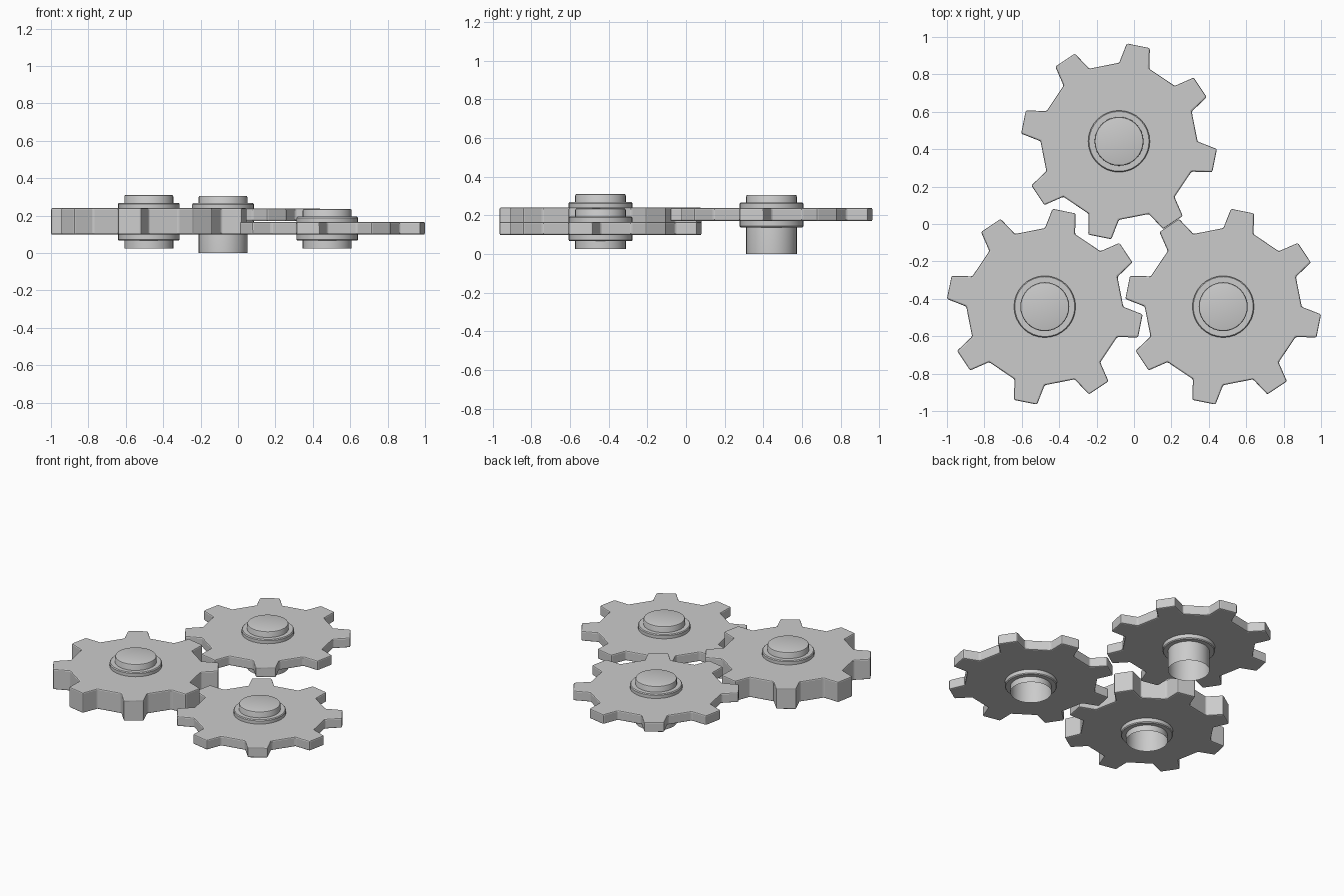
import bpy, bmesh
from math import sin, cos, radians, pi

if "Cube" in bpy.data.objects:
    bpy.data.objects.remove(bpy.data.objects["Cube"])

TEETH, SIDES, HUB_R, FLANGE_R = 8, 32, 0.131, 0.165


def ring(bm, pts, z):
    verts = [bm.verts.new((x, y, z)) for x, y in pts]
    return [bm.edges.new((verts[i - 1], verts[i])) for i in range(len(verts))]


def finish(bm, name, loc):
    me = bpy.data.meshes.new(name)
    bm.to_mesh(me)
    bm.free()
    ob = bpy.data.objects.new(name, me)
    ob.location = (loc[0], loc[1], 0)
    bpy.context.collection.objects.link(ob)
    return ob


def gear_plate(name, loc, z0, z1):
    # toothed outline with a round bore, extruded
    outline = []
    for i in range(TEETH):
        a = 78.6 + i * 360 / TEETH
        for da, r in ((-11.3, 0.42), (-6.9, 0.525), (6.9, 0.525), (11.3, 0.42)):
            t = radians(a + da)
            outline.append((r * cos(t), r * sin(t)))
    bore = [(HUB_R * cos(2 * pi * i / SIDES), HUB_R * sin(2 * pi * i / SIDES))
            for i in range(SIDES)]
    bm = bmesh.new()
    edges = ring(bm, outline, z0) + ring(bm, bore, z0)
    bmesh.ops.triangle_fill(bm, edges=edges, use_beauty=True, use_dissolve=False)
    ext = bmesh.ops.extrude_face_region(bm, geom=bm.faces[:], use_keep_orig=True)
    top = [v for v in ext["geom"] if isinstance(v, bmesh.types.BMVert)]
    bmesh.ops.translate(bm, verts=top, vec=(0, 0, z1 - z0))
    # the hub wall replaces the bore wall
    walls = [f for f in bm.faces
             if all(v.co.xy.length < HUB_R + 0.01 for v in f.verts)]
    bmesh.ops.delete(bm, geom=walls, context='FACES_ONLY')
    bmesh.ops.recalc_face_normals(bm, faces=bm.faces[:])
    ob = finish(bm, name, loc)
    mod = ob.modifiers.new("edge_bevel", 'BEVEL')
    mod.width = 0.008
    mod.segments = 2
    mod.limit_method = 'ANGLE'
    mod.angle_limit = radians(30)


def lathe(name, loc, profile, cap_top=False):
    bm = bmesh.new()
    rows = [[bm.verts.new((r * cos(2 * pi * i / SIDES), r * sin(2 * pi * i / SIDES), z))
             for i in range(SIDES)] for r, z in profile]
    for lo, hi in zip(rows, rows[1:]):
        for i in range(SIDES):
            j = (i + 1) % SIDES
            bm.faces.new((lo[i], lo[j], hi[j], hi[i]))
    if cap_top:
        bm.faces.new(rows[-1])
    ob = finish(bm, name, loc)
    bpy.ops.object.select_all(action='DESELECT')
    ob.select_set(True)
    bpy.context.view_layer.objects.active = ob
    bpy.ops.object.shade_smooth_by_angle(angle=radians(35))


def gear(name, loc, z0, z1, hub0, hub1):
    gear_plate(name + "_gear", loc, z0, z1)
    # hollow hub, open underneath, with a rounded top rim
    lathe(name + "_hub", loc, [(HUB_R, hub0), (HUB_R, hub1 - 0.009),
                               (HUB_R - 0.003, hub1 - 0.002),
                               (HUB_R - 0.009, hub1)], cap_top=True)
    # flange collars above and below the plate
    c, b = FLANGE_R, 0.005
    lathe(name + "_upper_collar", loc, [(c, z1), (c, z1 + 0.022),
                                        (c - b, z1 + 0.028), (HUB_R, z1 + 0.028)])
    lathe(name + "_lower_collar", loc, [(HUB_R, z0 - 0.032), (c - b, z0 - 0.032),
                                        (c, z0 - 0.026), (c, z0)])


gear("left", (-0.477, -0.442), 0.098, 0.24, 0.025, 0.31)
gear("right", (0.477, -0.442), 0.098, 0.166, 0.025, 0.235)
gear("rear", (-0.08, 0.442), 0.17, 0.238, 0.0, 0.306)
